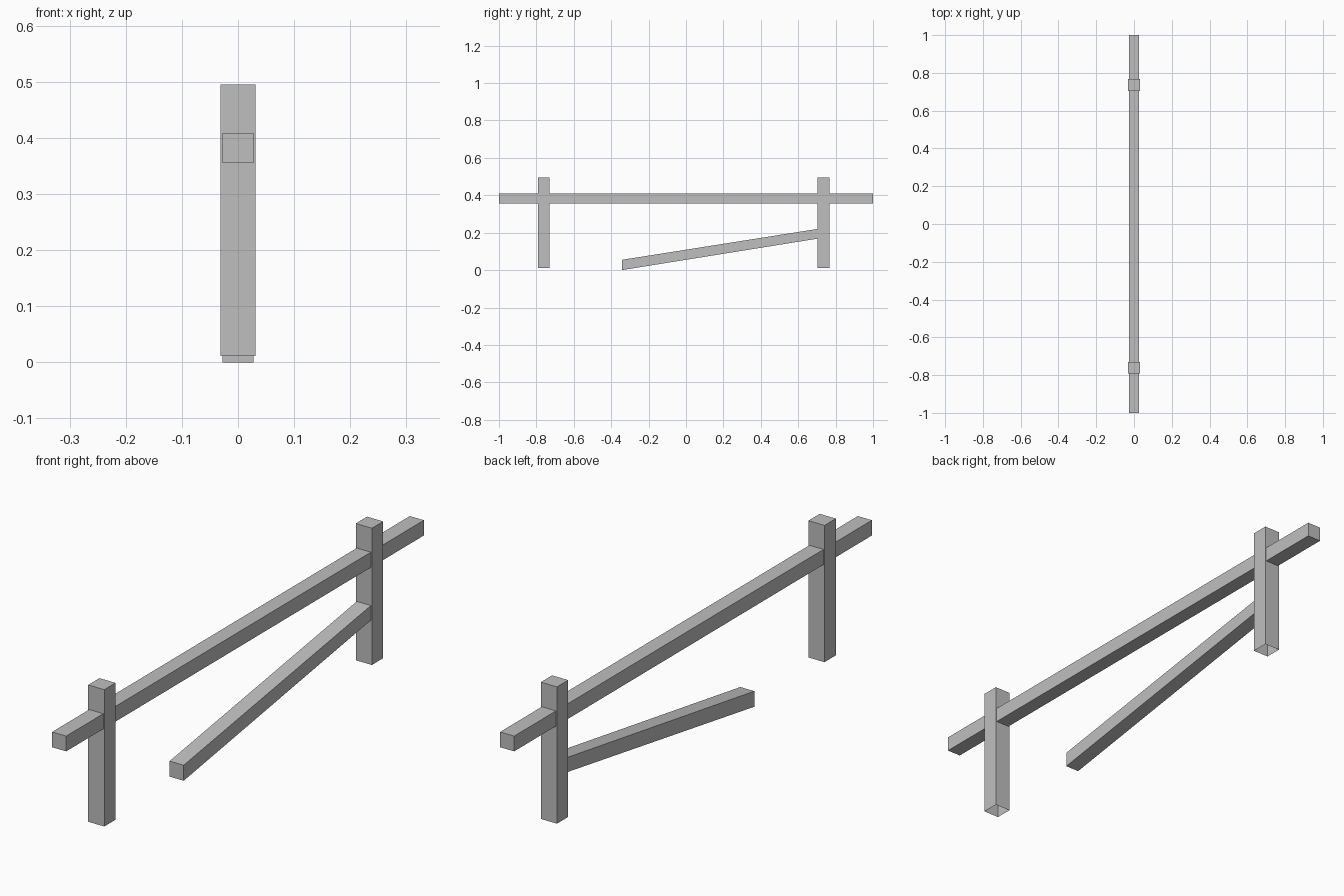
import bpy
import bmesh

cube = bpy.data.objects.get("Cube")
if cube:
    bpy.data.objects.remove(cube, do_unlink=True)

GREY = (0.52, 0.52, 0.52, 1.0)
grey = bpy.data.materials.new("plain grey")
grey.use_nodes = True
grey.diffuse_color = GREY
grey.node_tree.nodes["Principled BSDF"].inputs["Base Color"].default_value = GREY


def beam(name, half_width, start, end, open_bottom=False):
    """Box along y; start and end are (y, bottom z, top z) of its upright ends."""
    bm = bmesh.new()
    rings = []
    for y, low, high in (start, end):
        corners = ((-1, low), (1, low), (1, high), (-1, high))
        rings.append([bm.verts.new((s * half_width, y, z)) for s, z in corners])
    front, back = rings
    bm.faces.new(front)
    bm.faces.new(back[::-1])
    for i in range(4):
        j = (i + 1) % 4
        if i == 0 and open_bottom:
            continue
        bm.faces.new((front[j], front[i], back[i], back[j]))
    bmesh.ops.recalc_face_normals(bm, faces=bm.faces)
    mesh = bpy.data.meshes.new(name)
    bm.to_mesh(mesh)
    bm.free()
    mesh.materials.append(grey)
    obj = bpy.data.objects.new(name, mesh)
    bpy.context.collection.objects.link(obj)
    return obj


# Upright posts, hollow underneath
for name, y in (("front_post", -0.761), ("back_post", 0.735)):
    beam(name, 0.0315, (y - 0.0315, 0.011, 0.495), (y + 0.0315, 0.011, 0.495), True)

# Long level rail through both posts
beam("top_rail", 0.0275, (-1.0, 0.355, 0.409), (1.0, 0.355, 0.409))

# Sloping brace from the ground to the back post
beam("sloping_brace", 0.0275, (-0.343, 0.0, 0.055), (0.715, 0.17, 0.222))
